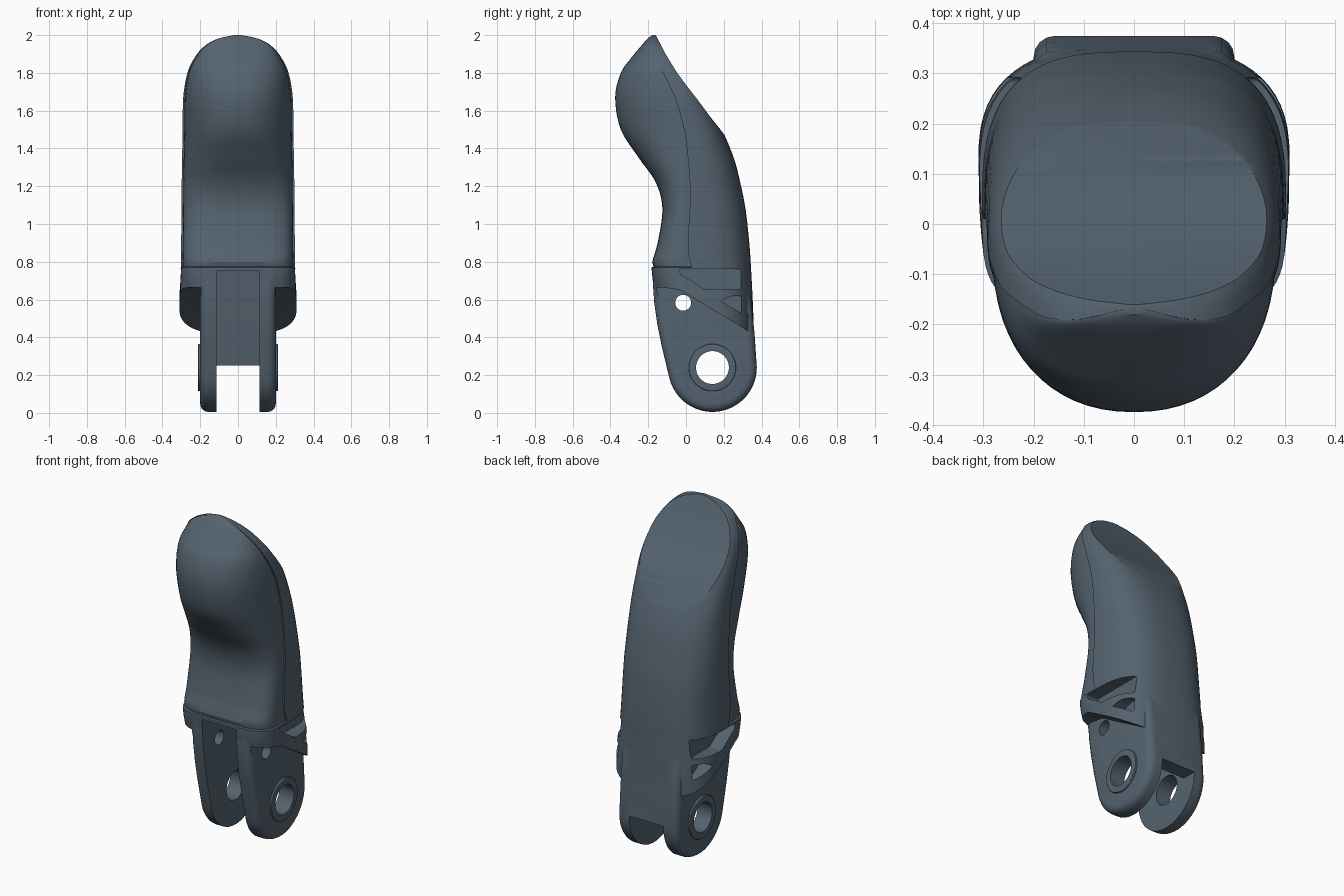
import bpy, bmesh, math

if "Cube" in bpy.data.objects:
    bpy.data.objects.remove(bpy.data.objects["Cube"])


def finish(name, bm):
    bmesh.ops.recalc_face_normals(bm, faces=bm.faces)
    me = bpy.data.meshes.new(name)
    bm.to_mesh(me)
    bm.free()
    ob = bpy.data.objects.new(name, me)
    bpy.context.collection.objects.link(ob)
    return ob


def prism(name, pts, x0, x1, edge_bevel=0, corner=0):
    """Extrude a side (y, z) profile from x0 to x1."""
    bm = bmesh.new()
    a = [bm.verts.new((x0, y, z)) for y, z in pts]
    b = [bm.verts.new((x1, y, z)) for y, z in pts]
    bm.faces.new(a)
    bm.faces.new(b[::-1])
    n = len(pts)
    for i in range(n):
        bm.faces.new((a[i], b[i], b[(i + 1) % n], a[(i + 1) % n]))
    bmesh.ops.recalc_face_normals(bm, faces=bm.faces)
    if corner:
        ed = [e for e in bm.edges if abs(e.verts[0].co.x - e.verts[1].co.x) > .01]
        bmesh.ops.bevel(bm, geom=ed, offset=corner, segments=4, profile=.5, affect='EDGES')
    if edge_bevel:
        ed = [e for e in bm.edges if abs(e.verts[0].co.x - e.verts[1].co.x) < 1e-5]
        bmesh.ops.bevel(bm, geom=ed, offset=edge_bevel, segments=4, profile=.5, affect='EDGES')
    return finish(name, bm)


def disc(y, z, r, n=48):
    return [(y + r * math.cos(2 * math.pi * i / n), z + r * math.sin(2 * math.pi * i / n)) for i in range(n)]


def boolean(target, tool, op):
    tool.hide_render = True
    m = target.modifiers.new(op.title(), 'BOOLEAN')
    m.operation, m.solver, m.object = op, 'EXACT', tool
    bpy.context.view_layer.objects.active = target
    bpy.ops.object.modifier_apply(modifier=m.name)
    bpy.data.objects.remove(tool)


def catmull(p0, p1, p2, p3, t):
    return [.5 * (2 * b + (c - a) * t + (2 * a - 5 * b + 4 * c - d) * t * t + (3 * b - a - 3 * c + d) * t ** 3)
            for a, b, c, d in zip(p0, p1, p2, p3)]


# finger body sections: z, half width, seam y, front y, back y, front and back squareness
rows = [(.40, .31, .13, -.115, .361, 3, 2.6), (.60, .31, .11, -.16, .353, 3.6, 2.7),
        (.77, .303, .03, -.182, .344, 4, 2.9), (.90, .301, .01, -.15, .335, 3.5, 2.9),
        (1.08, .299, .02, -.125, .315, 3, 2.8), (1.22, .298, .02, -.16, .287, 2.7, 2.7),
        (1.35, .296, .01, -.25, .253, 2.4, 2.7), (1.50, .293, -.01, -.345, .191, 2.2, 2.9),
        (1.67, .29, -.06, -.375, .11, 2.2, 3), (1.80, .268, -.12, -.345, .03, 2.2, 3),
        (1.88, .23, -.155, -.29, -.03, 2.1, 3), (1.94, .18, -.185, -.24, -.08, 2, 2.8),
        (1.98, .11, -.19, -.205, -.12, 2, 2.4), (2.0, .02, -.17, -.18, -.155, 2, 2)]


def section(row, inset):
    z, w, yw, front, back, pf, pb = row
    half = 32
    pts = []
    for side in (1, -1):                      # back half, then soft front pad half
        p = pb if side > 0 else pf
        k = 1 if side > 0 else 1 - inset
        depth = back - yw if side > 0 else yw - front
        for i in range(half + 1):
            t = math.pi * i / half
            c, s = math.cos(t) * side, max(0, math.sin(t))
            x = math.copysign(abs(c) ** (2 / p), c) * w * k
            pts.append((x, yw + side * depth * s ** (2 / p), z))
    return pts


rings = []
for i in range(len(rows) - 1):
    quad = [rows[max(0, i - 1)], rows[i], rows[i + 1], rows[min(len(rows) - 1, i + 2)]]
    for j in range(5):
        r = catmull(*quad, j / 5)
        if i == 2 and j == 0:                 # pad step starts here
            rings.append(section(r, .002))
            r[0] += .004
            r[3] += .010
        rings.append(section(r, .03 if i >= 2 else .002))
rings.append(section(rows[-1], .03))

bm = bmesh.new()
loops = [[bm.verts.new(p) for p in ring] for ring in rings]
n = len(loops[0])
for lo, hi in zip(loops, loops[1:]):
    for i in range(n):
        bm.faces.new((lo[i], lo[(i + 1) % n], hi[(i + 1) % n], hi[i]))
bm.faces.new(loops[0])
bm.faces.new(loops[-1])
body = finish("finger_tip_body", bm)

# nail face on the back of the tip
boolean(body, prism("nail_cut", [(-.21, 2.1), (-.16, 2.0), (-.108, 1.9), (-.05, 1.805), (.005, 1.73), (.06, 1.66),
                                 (.125, 1.572), (.19, 1.49), (.25, 1.41), (.6, 1.41), (.6, 2.1)], -.6, .6), 'DIFFERENCE')

# slanted shoulders and side pockets
for s in (1, -1):
    boolean(body, prism("shoulder_cut", [(-.4, .665), (-.13, .665), (-.03, .65), (.33, .432), (.5, .328),
                                         (.5, .2), (-.4, .2)], s * .195, s * .6), 'DIFFERENCE')
    boolean(body, prism("upper_pocket", [(-.04, .762), (.292, .762), (.292, .652), (.10, .652), (-.03, .735)],
                        s * .225, s * .5, corner=.012), 'DIFFERENCE')
    boolean(body, prism("lower_pocket", [(.18, .592), (.24, .618), (.295, .618), (.295, .528)],
                        s * .225, s * .5, corner=.012), 'DIFFERENCE')

# hinge block with a round lower end
arc = [(.14 + .235 * math.cos(math.radians(a)), .24 + .235 * math.sin(math.radians(a))) for a in range(0, -169, -8)]
hinge = prism("hinge", arc + [(-.128, .35), (-.152, .47), (-.168, .58), (-.175, .68), (-.172, .745), (-.10, .80),
                              (.20, .80), (.31, .72), (.345, .6), (.363, .42)], -.2, .2, edge_bevel=.042)
boolean(body, hinge, 'UNION')

# raised washers round the pivot
for s in (1, -1):
    boolean(body, prism("washer", disc(.14, .24, .125), s * .15, s * .211, edge_bevel=.004), 'UNION')

# slot between the lugs, leaving a back web
boolean(body, prism("slot", [(-.4, -.1), (.5, -.1), (.5, .25), (.285, .25), (.26, .4), (.22, .755), (-.4, .755)],
                    -.113, .113), 'DIFFERENCE')

# pivot and pin holes
boolean(body, prism("pivot_hole", disc(.14, .24, .087), -.5, .5), 'DIFFERENCE')
boolean(body, prism("pin_hole", disc(-.015, .583, .042, 32), -.22, .22), 'DIFFERENCE')

# dark slate plastic
mat = bpy.data.materials.new("dark_slate")
mat.diffuse_color = (.09, .125, .16, 1)
mat.use_nodes = True
mat.node_tree.nodes["Principled BSDF"].inputs["Base Color"].default_value = mat.diffuse_color
body.data.materials.clear()
body.data.materials.append(mat)

bpy.ops.object.select_all(action='DESELECT')
body.select_set(True)
bpy.context.view_layer.objects.active = body
bpy.ops.object.shade_smooth_by_angle(angle=math.radians(30))
